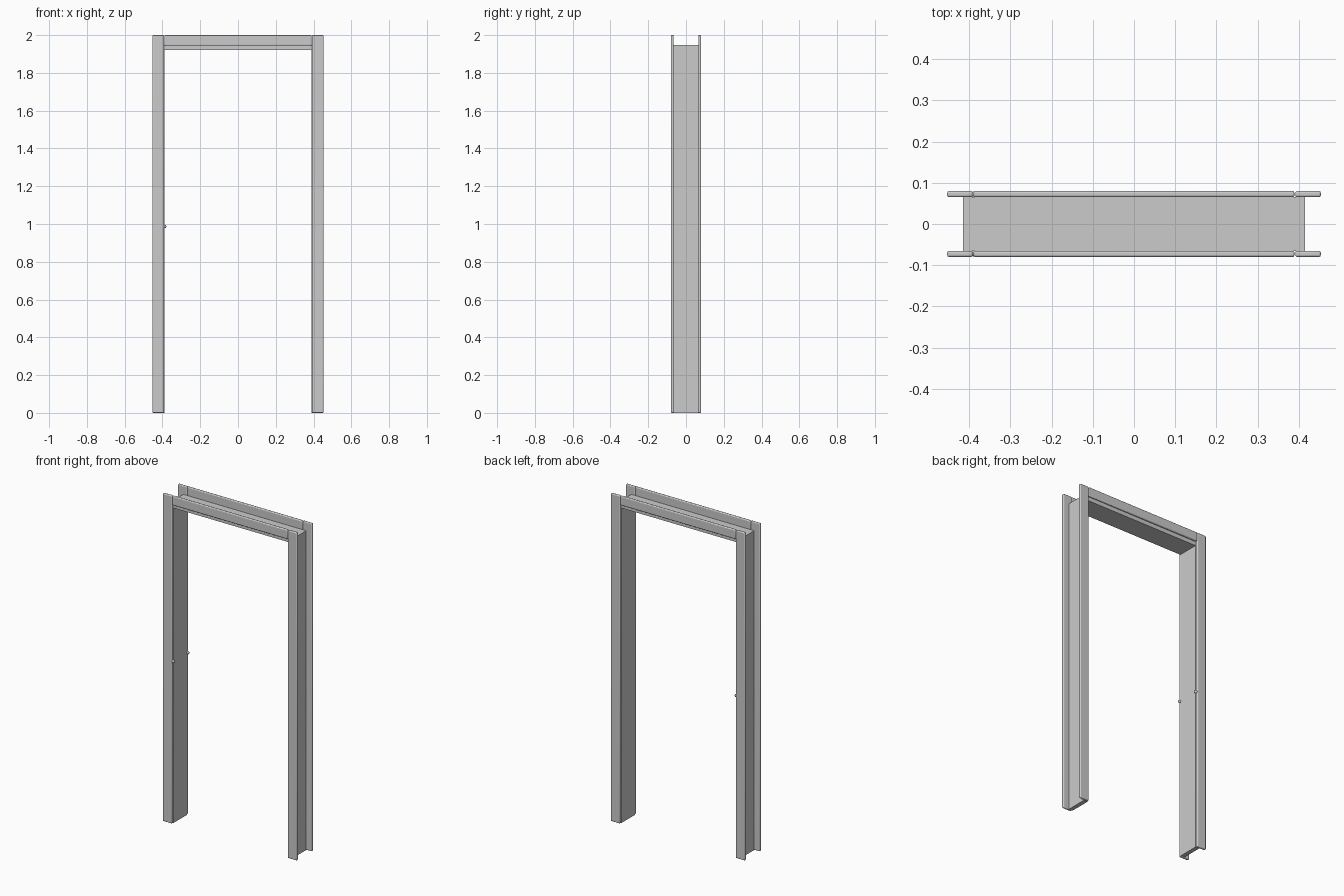
import bpy

if "Cube" in bpy.data.objects:
    bpy.data.objects.remove(bpy.data.objects["Cube"])


def box(name, x, y, z, bevel=0.0):
    """Box from (min, max) ranges, optionally with rounded edges."""
    bpy.ops.mesh.primitive_cube_add(size=1, location=[(a + b) / 2 for a, b in (x, y, z)])
    ob = bpy.context.object
    ob.name = name
    ob.scale = [b - a for a, b in (x, y, z)]
    bpy.ops.object.transform_apply(location=False, rotation=False, scale=True)
    if bevel:
        mod = ob.modifiers.new("rounded_edges", "BEVEL")
        mod.width = bevel
        mod.segments = 3
        bpy.ops.object.shade_smooth_by_angle()
    return ob


def span(side, a, b):
    return tuple(sorted((side * a, side * b)))


# Jambs lining the opening
for side, label in ((-1, "left"), (1, "right")):
    box(f"{label}_jamb", span(side, 0.389, 0.415), (-0.066, 0.066), (0, 1.948))
box("head_jamb", (-0.389, 0.389), (-0.066, 0.066), (1.921, 1.948))

# Rounded casing boards and latch studs on both faces of the wall
for face, where in ((-1, "front"), (1, "back")):
    depth = span(face, 0.065, 0.08)
    for side, label in ((-1, "left"), (1, "right")):
        box(f"{where}_{label}_casing", span(side, 0.391, 0.453), depth, (0, 2), 0.005)
    box(f"{where}_head_casing", (-0.389, 0.389), depth, (1.944, 2), 0.005)

    bpy.ops.mesh.primitive_uv_sphere_add(segments=16, ring_count=8, radius=0.009,
                                         location=(-0.388, face * 0.07, 0.987))
    bpy.context.object.name = f"{where}_latch_stud"
    bpy.ops.object.shade_smooth()
